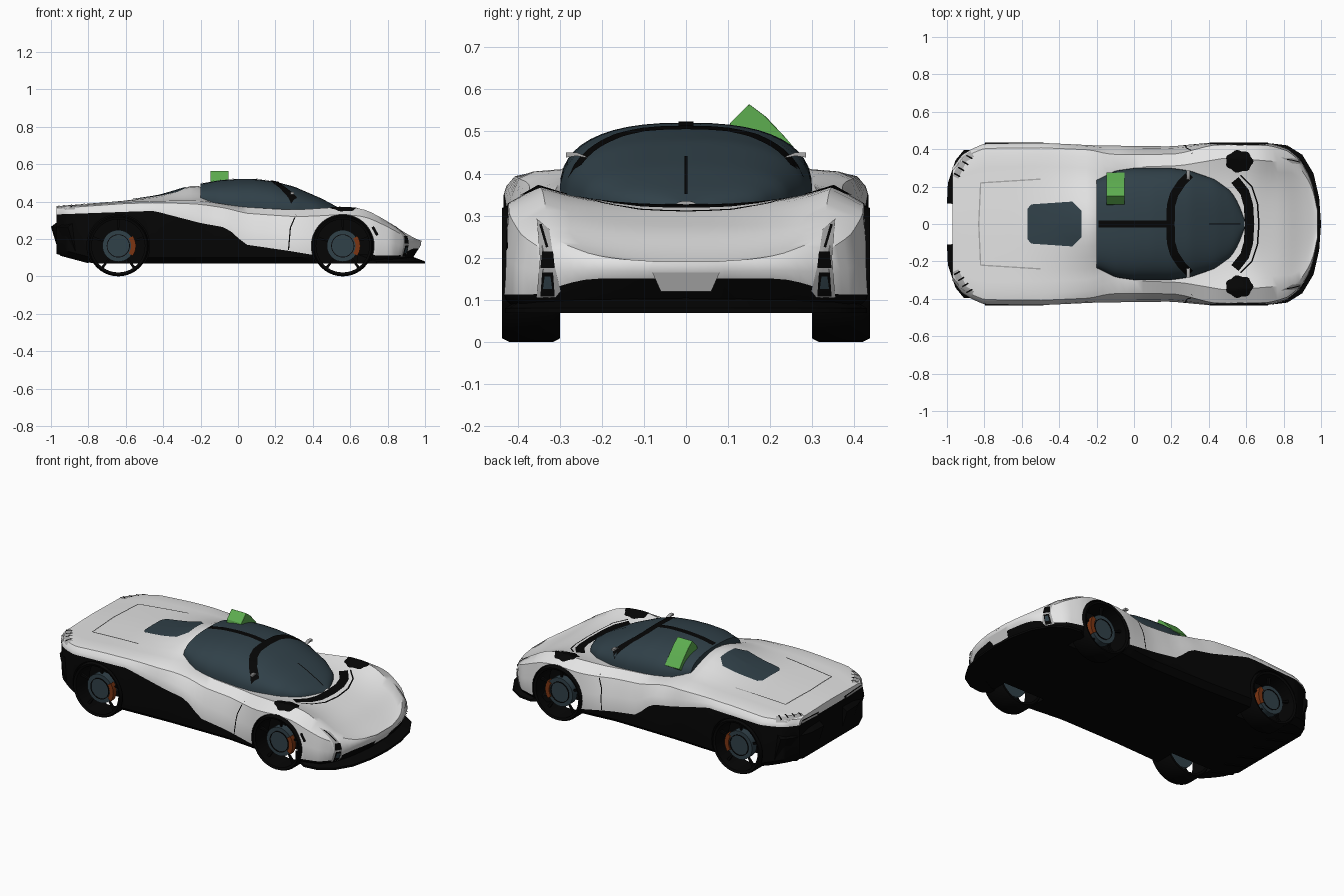
import bpy, bmesh, math
from mathutils import Vector
from mathutils.bvhtree import BVHTree

default = bpy.data.objects.get("Cube")
if default:
    bpy.data.objects.remove(default, do_unlink=True)


def material(name, *rgb):
    m = bpy.data.materials.new(name)
    m.use_nodes = True
    m.diffuse_color = (*rgb, 1)
    m.node_tree.nodes["Principled BSDF"].inputs["Base Color"].default_value = (*rgb, 1)
    return m


WHITE = material("white paint", .78, .78, .78)
BLACK = material("black trim", .0015, .0015, .0015)
GLASS = material("slate glass", .03, .052, .066)
GREEN = material("green", .11, .42, .08)
ORANGE = material("orange brake", .2, .035, .006)
SILVER = material("silver", .4, .4, .4)


def smooth(ob, angle):
    bpy.ops.object.select_all(action='DESELECT')
    ob.select_set(True)
    bpy.context.view_layer.objects.active = ob
    bpy.ops.object.shade_smooth_by_angle(angle=math.radians(angle))


def finish(name, bm, mats):
    bmesh.ops.remove_doubles(bm, verts=bm.verts, dist=1e-5)
    bmesh.ops.recalc_face_normals(bm, faces=bm.faces)
    mesh = bpy.data.meshes.new(name)
    bm.to_mesh(mesh)
    bm.free()
    for m in mats:
        mesh.materials.append(m)
    ob = bpy.data.objects.new(name, mesh)
    bpy.context.collection.objects.link(ob)
    smooth(ob, 35)
    return ob


def grid(name, rows, mats, wrap=False, caps=False, rule=None, face_to=None):
    """Skin a list of equal point rows; optional closed rings and end caps."""
    bm = bmesh.new()
    vs = [[bm.verts.new(p) for p in row] for row in rows]
    n = len(vs[0])
    for a, b in zip(vs, vs[1:]):
        for j in range(n if wrap else n - 1):
            k = (j + 1) % n
            f = bm.faces.new((a[j], a[k], b[k], b[j]))
            f.material_index = rule(j) if rule else 0
    if caps:
        for r in (vs[0], vs[-1]):
            for j in range(n // 2):
                quad = dict.fromkeys((r[j], r[j + 1], r[n - j - 1], r[(n - j) % n]))
                f = bm.faces.new(list(quad))
                f.material_index = rule(j) if rule else 0
    ob = finish(name, bm, mats)
    if face_to and sum((p.normal * p.area for p in ob.data.polygons), Vector()).dot(face_to) < 0:
        ob.data.flip_normals()
    return ob


def prism(name, outline, axis, lo, hi, mat):
    rows = []
    for t in (lo, hi):
        rows.append([list(p[:axis]) + [t] + list(p[axis:]) for p in outline])
    return grid(name, rows, [mat], True, True)


def table(keys, soft=.04):
    """Piecewise curve along the car, softened by averaging."""
    def linear(x):
        if x <= keys[0][0]:
            return keys[0][1]
        for (x0, y0), (x1, y1) in zip(keys, keys[1:]):
            if x <= x1:
                return y0 + (y1 - y0) * (x - x0) / (x1 - x0)
        return keys[-1][1]
    return lambda x: sum(linear(x + soft * d / 3) for d in range(-3, 4)) / 7


# Body curves: half width, floor, trim edge, fender crest and centre line
width = table([(-.97, .3), (-.92, .37), (-.86, .405), (-.8, .43), (-.5, .434), (-.2, .42), (.2, .415),
               (.42, .436), (.72, .434), (.82, .405), (.89, .35), (.94, .26), (.97, .16), (.98, .06)], .01)
floor = table([(-.97, .12), (-.78, .07)], .01)
trim = table([(-1, .33), (-.6, .345), (-.45, .35), (-.2, .285), (-.06, .26), (.04, .17),
              (.28, .135), (.4, .115), (.88, .112), (.95, .15)], .005)
crest_z = table([(-.97, .37), (-.6, .398), (-.35, .405), (-.2, .405), (.03, .37), (.3, .355),
                 (.56, .372), (.68, .36), (.8, .295), (.9, .228), (.98, .185)])
crest_y = table([(-.97, .3), (-.85, .36), (-.6, .38), (-.25, .37), (-.13, .3), (.25, .312), (.5, .355), (.8, .33)])
centre = table([(-.97, .375), (-.6, .405), (-.42, .432), (-.24, .488), (-.18, .48), (-.08, .35),
                (.4, .33), (.62, .325), (.8, .265), (.9, .212), (.98, .18)], .03)
flare = table([(-.3, .6), (.25, .6), (.42, .86), (.8, .86), (.95, .6)])


def section(x):
    w, zb, ze, zs, zc, k = width(x), floor(x), trim(x), crest_z(x), centre(x), flare(x)
    ys = min(crest_y(x), w * .85)
    half = [(0, zb), (w - .04, zb), (w - .005, zb + .03), (w, ze),
            (ys + (w - ys) * (.75 + k / 4), ze + (zs - ze) * .4),
            (ys + (w - ys) * k, ze + (zs - ze) * .84), (ys, zs)]
    for i in range(5, -1, -1):
        u = i / 6
        blend = u ** 3 if zc < zs else .5 - .5 * math.cos(math.pi * u)
        half.append((ys * u, zc + (zs - zc) * blend))
    # the nose undercuts below its tip
    row = [(x - max(0, x - .82) * 4 * max(0, .17 - z), y, z) for y, z in half]
    return row + [(a, -y, z) for a, y, z in row[-2:0:-1]]


STEPS = 70
stations = [-.97 + 1.95 * (1 - math.cos(math.pi * i / STEPS)) / 2 for i in range(STEPS + 1)]
ring = len(section(0))
body = grid("body", [section(x) for x in stations], [WHITE, BLACK], True, True,
            lambda j: int(min(j, ring - 1 - j) < 3))

# Wheel arches
AXLES = {"front": .56, "rear": -.64}
HUB = .163
for x in AXLES.values():
    for s in (1, -1):
        bpy.ops.mesh.primitive_cylinder_add(vertices=48, radius=.168, depth=.23,
                                            location=(x, s * .385, HUB), rotation=(math.pi / 2, 0, 0))
        cutter = bpy.context.object
        for m in (WHITE, BLACK):
            cutter.data.materials.append(m)
        for p in cutter.data.polygons:
            p.material_index = 1
        cut = body.modifiers.new("arch", 'BOOLEAN')
        cut.operation, cut.object, cut.solver = 'DIFFERENCE', cutter, 'EXACT'
        bpy.context.view_layer.objects.active = body
        bpy.ops.object.modifier_apply(modifier=cut.name)
        bpy.data.objects.remove(cutter, do_unlink=True)
smooth(body, 35)

# Glass canopy
can_w = table([(-.2, .235), (-.1, .285), (0, .3), (.2, .3), (.3, .285), (.43, .24),
               (.52, .175), (.565, .1), (.59, .02)], .01)
can_top = table([(-.2, .495), (-.1, .514), (0, .521), (.1, .52), (.2, .506),
                 (.3, .48), (.45, .415), (.56, .355), (.59, .33)], .015)
can_base = table([(-.2, .41), (-.14, .385), (.03, .355), (.5, .33), (.59, .31)])


def canopy_row(x):
    w, b = can_w(x), can_base(x)
    h = can_top(x) - b
    row = []
    for i in range(25):
        a = math.pi * i / 24
        c, s = math.cos(a), max(math.sin(a), 0)
        row.append((x, w * math.copysign(abs(c) ** .8, c), b + h * s ** .8))
    return row


rear_pane = [(-.19, 0, .4)] * 25
canopy = grid("canopy", [rear_pane] + [canopy_row(-.2 + .79 * i / 40) for i in range(41)], [GLASS],
              face_to=Vector((0, 0, 1)))

# Surface lookup used to lay thin plates on the bodywork
skin = bmesh.new()
for ob in (body, canopy):
    skin.from_mesh(ob.data)
tree = BVHTree.FromBMesh(skin)
skin.free()


def lay(p, axis, sign, lift):
    start = list(p)
    start.insert(axis, 2 * sign)
    d = Vector()
    d[axis] = -sign
    hit = tree.ray_cast(Vector(start), d)[0]
    if hit is None:
        start[axis] = .4 * sign
        hit = tree.find_nearest(Vector(start))[0]
    return hit - d * lift


def resample(pts, step=.02):
    out = []
    for a, b in zip(pts, pts[1:]):
        a, b = Vector(a), Vector(b)
        n = max(1, round((b - a).length / step))
        out += [a.lerp(b, i / n) for i in range(n)]
    return out + [Vector(pts[-1])]


def patch(name, outline, mat, axis=2, sign=1, lift=.004):
    edge = resample(outline + outline[:1])[:-1]
    mid = sum(edge, Vector((0, 0))) / len(edge)
    rows = [[lay(mid.lerp(p, i / 5), axis, sign, lift) for p in edge] for i in range(6)]
    out = Vector()
    out[axis] = sign
    return grid(name, rows, [mat], True, face_to=out)


def strip(name, path, breadth, mat, axis=2, sign=1, lift=.004):
    pts = resample(path)
    rows = []
    for i, p in enumerate(pts):
        t = (pts[min(i + 1, len(pts) - 1)] - pts[max(i - 1, 0)]).normalized()
        side = Vector((-t.y, t.x)) * breadth / 2
        rows.append([lay(p + side * k, axis, sign, lift) for k in (-1, 0, 1)])
    out = Vector()
    out[axis] = sign
    return grid(name, rows, [mat], face_to=out)


def both(path):
    """Mirror a half path that ends on the centre line."""
    return path + [(x, -y) for x, y in path[-2::-1]]


# Roof frame, cowl and panel seams
strip("roof_spine", [(-.19, 0), (.18, 0)], .035, BLACK, lift=.003)
strip("windscreen_header", both([(.3, .265), (.255, .22), (.215, .16), (.198, .1), (.195, 0)]), .045, BLACK)
strip("cowl", both([(.54, .235), (.592, .17), (.612, .1), (.618, 0)]), .05, BLACK, lift=.002)
strip("wiper", [(.4, 0), (.57, 0)], .006, BLACK, lift=.005)
strip("bonnet_seam", both([(.57, .26), (.63, .2), (.66, .11), (.668, 0)]), .008, BLACK, lift=.002)
strip("deck_seam", both([(-.5, .24), (-.82, .22), (-.83, 0)]), .007, SILVER)
patch("engine_window", both([(-.28, .07), (-.33, .12), (-.55, .105), (-.57, .08), (-.57, 0)]), GLASS)
patch("nose_panel", [(-.08, .165), (.08, .165), (.06, .12), (-.06, .12)], WHITE, 0)
strip("fender_slash", [(.72, .265), (.745, .22)], .015, BLACK, 1, -1)

for s in (1, -1):
    # Fender vents, lamps and door seams
    lobes = [2 * math.pi * i / 40 for i in range(40)]
    patch("fender_vent", [(.563 + (.072 + .004 * math.cos(7 * a)) * math.cos(a),
                           s * .335 + (.058 + .004 * math.cos(7 * a)) * math.sin(a)) for a in lobes],
          BLACK, lift=.003)
    lamp = [(.355, .293), (.325, .268), (.312, .18), (.298, .12), (.31, .105), (.355, .105), (.347, .2)]
    patch("headlight", [(s * y, z) for y, z in lamp], SILVER, 0)
    for z0, z1, mat, lift in ((.175, .215, BLACK, .007), (.108, .165, BLACK, .007), (.125, .155, GLASS, .009)):
        inset = .006 if mat == GLASS else 0
        patch("headlight_cell", [(s * (y + k * inset), z) for y, k, z in
                                 ((.312, 1, z0), (.346, -1, z0), (.342, -1, z1), (.316, 1, z1))], mat, 0, lift=lift)
    strip("headlight_line", [(s * .33, .225), (s * .346, .28)], .006, BLACK, 0, lift=.007)
    patch("tail_lamp", [(s * y, z) for y, z in ((.12, .348), (.28, .356), (.3, .335), (.13, .328))], BLACK, 0, -1)
    strip("tail_lamp_bar", [(s * .14, .338), (s * .29, .346)], .012, SILVER, 0, -1, .007)
    strip("tail_lamp_corner", [(-.955, s * .25), (-.91, s * .345), (-.865, s * .375)], .035, SILVER)
    for i in range(4):
        x, y = -.95 + .022 * i, .265 + .032 * i
        strip("tail_lamp_slot", [(x - .012, s * (y + .006)), (x + .02, s * (y - .012))], .008, BLACK, lift=.007)
    strip("door_seam", [(.27, .14), (.28, .26), (.31, .33)], .006, BLACK, 1, s, .002)

    # Mirrors and rear bumper
    prism("mirror", [(s * .235, .437), (s * .26, .442), (s * .285, .438), (s * .285, .45), (s * .26, .45), (s * .24, .442)],
          0, .28, .3, SILVER)
    bumper = [(-1, .11), (-.995, .22), (-.955, .34), (-.91, .395)]
    grid("rear_bumper", [[(x, s * y, .265), (x + .06, s * y * .96, .31), (x + .06, s * y * .96, .11),
                          (x + .045, s * y, .118)] for x, y in bumper], [BLACK], True, True)
    for y in (.06, .17, .28):
        prism("diffuser_fin", [(-.965, .18), (-.95, .11), (-.8, .07), (-.8, .13)],
              1, s * y, s * (y + .015), BLACK)

# Front splitter, rising towards the nose
edge = [(.74, -.43), (.82, -.42), (.9, -.37), (.96, -.27), (.99, -.14)]
edge = edge + [(1, 0)] + [(x, -y) for x, y in edge[::-1]]
grid("splitter", [[(x, y, .068), (x, y, .08), (x - .1, y * .85, .118), (x - .1, y * .85, .068)] for x, y in edge],
     [BLACK], True, True)

# Roof ornament
pod = prism("roof_pod", [(.1, .49), (.105, .52), (.15, .565), (.19, .535), (.235, .487), (.275, .44), (.25, .42), (.15, .45)],
            0, -.148, -.05, GREEN)
soft = pod.modifiers.new("soft_edges", 'BEVEL')
soft.width, soft.segments = .012, 2


def lathe(name, profile, x, s, mat, start=0, sweep=360, steps=40):
    rows = []
    for i in range(steps + 1):
        a = math.radians(start + sweep * i / steps)
        rows.append([(x + r * math.cos(a), s * y, HUB + r * math.sin(a)) for r, y in profile])
    return grid(name, rows, [mat], True, sweep < 360)


# Wheels
for end, x in AXLES.items():
    for s in (1, -1):
        lathe(end + "_tyre", [(.142, .3), (.155, .3), (.163, .315), (.163, .42), (.155, .437), (.142, .432)], x, s, BLACK)
        lathe(end + "_brake_disc", [(0, .36), (.085, .36), (.085, .405), (0, .405)], x, s, GLASS)
        lathe(end + "_hub_ring", [(.058, .4), (.062, .4), (.062, .409), (.058, .409)], x, s, BLACK)
        lathe(end + "_caliper", [(.068, .38), (.094, .38), (.094, .412), (.068, .412)], x, s, ORANGE, -35, 70, 8)
        for i in range(5):
            lathe(end + "_spoke", [(.08, .38), (.145, .38), (.145, .395), (.08, .39)], x, s, BLACK, 15 + 72 * i, 6, 2)
